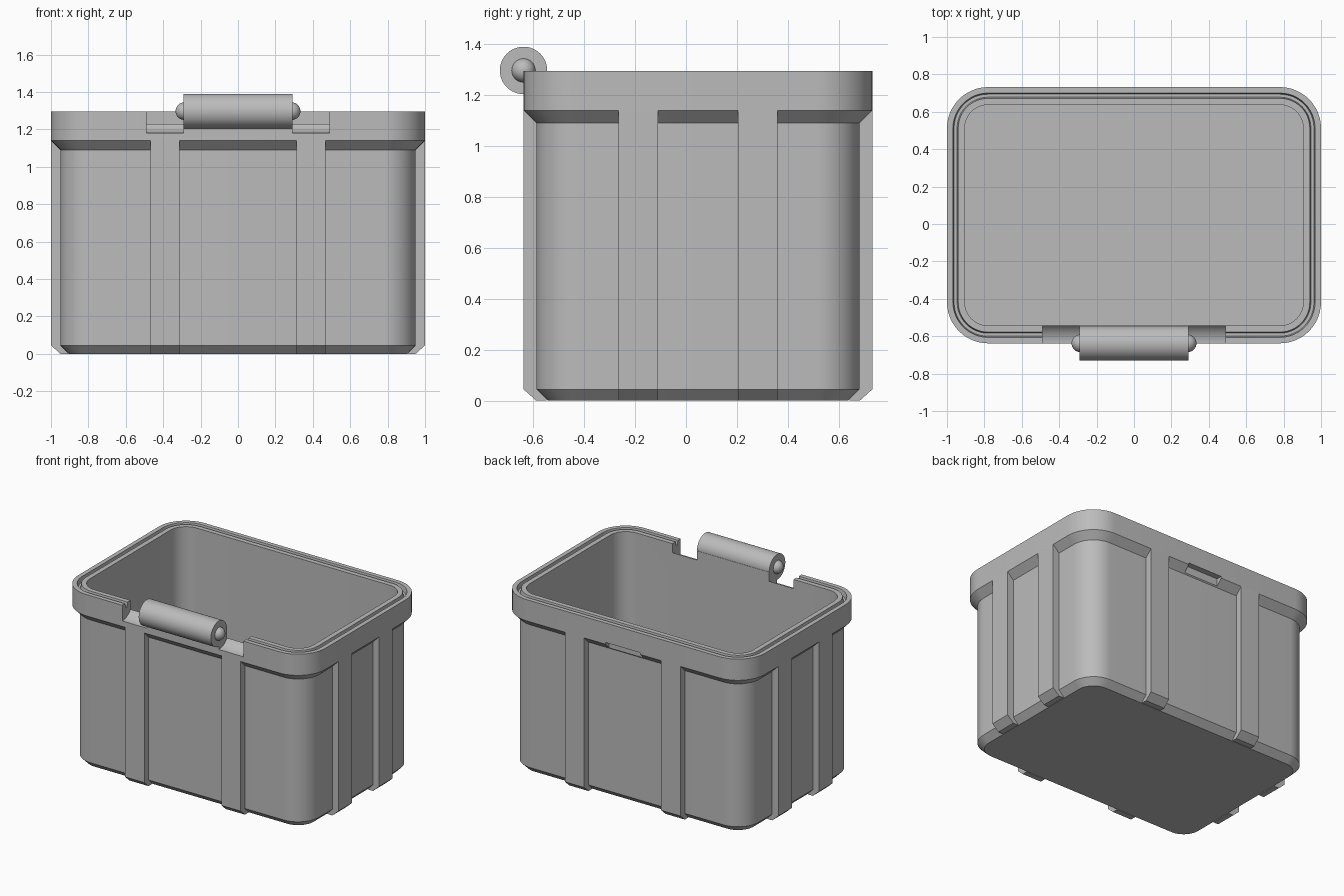
import bpy
import bmesh
import math
from mathutils import Matrix

cube = bpy.data.objects.get("Cube")
if cube:
    bpy.data.objects.remove(cube, do_unlink=True)

HALF_X, HALF_Y, MID_Y = 1.0, 0.685, 0.047
RADIUS, RIM_Z = 0.22, 1.295
ROLL_Y, ROLL_Z = MID_Y - HALF_Y, 1.297

grey = bpy.data.materials.new("plain_grey")
grey.use_nodes = True
grey.diffuse_color = (0.5, 0.5, 0.5, 1)
grey.node_tree.nodes["Principled BSDF"].inputs["Base Color"].default_value = (0.5, 0.5, 0.5, 1)


def finish(bm, name):
    """Turn a bmesh into a named grey object."""
    bmesh.ops.recalc_face_normals(bm, faces=bm.faces)
    mesh = bpy.data.meshes.new(name)
    bm.to_mesh(mesh)
    bm.free()
    mesh.materials.append(grey)
    ob = bpy.data.objects.new(name, mesh)
    bpy.context.collection.objects.link(ob)
    return ob


def activate(ob):
    bpy.ops.object.select_all(action='DESELECT')
    ob.select_set(True)
    bpy.context.view_layer.objects.active = ob


def smooth(ob):
    activate(ob)
    bpy.ops.object.shade_smooth_by_angle(angle=math.radians(30))


def ring(bm, inset, z, steps=12):
    """Rounded rectangle of vertices, inset from the rim outline."""
    r, verts = RADIUS - inset, []
    for quarter, (sx, sy) in enumerate(((1, 1), (-1, 1), (-1, -1), (1, -1))):
        for i in range(steps + 1):
            a = math.pi / 2 * (quarter + i / steps)
            verts.append(bm.verts.new((sx * (HALF_X - RADIUS) + r * math.cos(a),
                                       MID_Y + sy * (HALF_Y - RADIUS) + r * math.sin(a), z)))
    return verts


def x_cylinder(bm, radius, x0, x1, segments=64):
    m = Matrix.Translation(((x0 + x1) / 2, ROLL_Y, ROLL_Z)) @ Matrix.Rotation(math.pi / 2, 4, 'Y')
    bmesh.ops.create_cone(bm, cap_ends=True, segments=segments, radius1=radius,
                          radius2=radius, depth=x1 - x0, matrix=m)


def cut(target, cutter):
    mod = target.modifiers.new("cut", 'BOOLEAN')
    mod.operation, mod.solver, mod.object = 'DIFFERENCE', 'EXACT', cutter
    activate(target)
    bpy.ops.object.modifier_apply(modifier=mod.name)
    bpy.data.objects.remove(cutter, do_unlink=True)


# Tub: outside wall, overhanging rim, seal groove, inside wall and floor
profile = [(0.095, 0), (0.05, 0.045), (0.05, 1.09), (0, 1.14), (0, RIM_Z),
           (0.032, RIM_Z), (0.038, 1.26), (0.054, 1.26), (0.06, RIM_Z),
           (0.095, RIM_Z), (0.095, 0.045)]
bm = bmesh.new()
rings = [ring(bm, inset, z) for inset, z in profile]
for low, high in zip(rings, rings[1:]):
    for i in range(len(low)):
        j = (i + 1) % len(low)
        bm.faces.new((low[i], low[j], high[j], high[i]))
bm.faces.new(rings[0])
bm.faces.new(rings[-1])
tub = finish(bm, "tub")

# Round clearance either side of the hinge
for side in (-1, 1):
    bm = bmesh.new()
    x0, x1 = sorted((side * 0.292, side * 0.49))
    x_cylinder(bm, 0.117, x0, x1)
    cut(tub, finish(bm, "hinge_cutter"))

# Latch slot under the back rim
bm = bmesh.new()
bmesh.ops.create_cube(bm, size=1, matrix=Matrix.Translation((0, MID_Y + HALF_Y, 1.12))
                      @ Matrix.Diagonal((0.28, 0.085, 0.065, 1)))
cut(tub, finish(bm, "slot_cutter"))
smooth(tub)


def rib(name, along, angle, reach):
    """Upright rib flush with the rim, chamfered at the foot."""
    bm = bmesh.new()
    outline = [(0.09, 0), (0.05, 0), (0, 0.045), (0, 1.14), (0.09, 1.14)]
    face = bm.faces.new([bm.verts.new((reach - d, along - 0.078, z)) for d, z in outline])
    new = bmesh.ops.extrude_face_region(bm, geom=[face])["geom"]
    bmesh.ops.translate(bm, vec=(0, 0.156, 0),
                        verts=[v for v in new if isinstance(v, bmesh.types.BMVert)])
    bmesh.ops.transform(bm, verts=bm.verts, matrix=Matrix.Translation((0, MID_Y, 0))
                        @ Matrix.Rotation(angle, 4, 'Z'))
    finish(bm, name)


# Two ribs on every side
for i, (place, reach, spread) in enumerate((("left", HALF_X, 0.235), ("back", HALF_Y, 0.39),
                                            ("right", HALF_X, 0.235), ("front", HALF_Y, 0.39))):
    for n, s in enumerate((-1, 1)):
        rib(f"{place}_rib_{n + 1}", s * spread, i * math.pi / 2, reach)

# Hinge roller with a round pin at each end
bm = bmesh.new()
x_cylinder(bm, 0.093, -0.292, 0.292)
smooth(finish(bm, "hinge_roller"))
for side, name in ((1, "left_pin"), (-1, "right_pin")):
    bm = bmesh.new()
    bmesh.ops.create_uvsphere(bm, u_segments=32, v_segments=16, radius=0.047,
                              matrix=Matrix.Translation((side * 0.287, ROLL_Y, ROLL_Z)))
    smooth(finish(bm, name))
